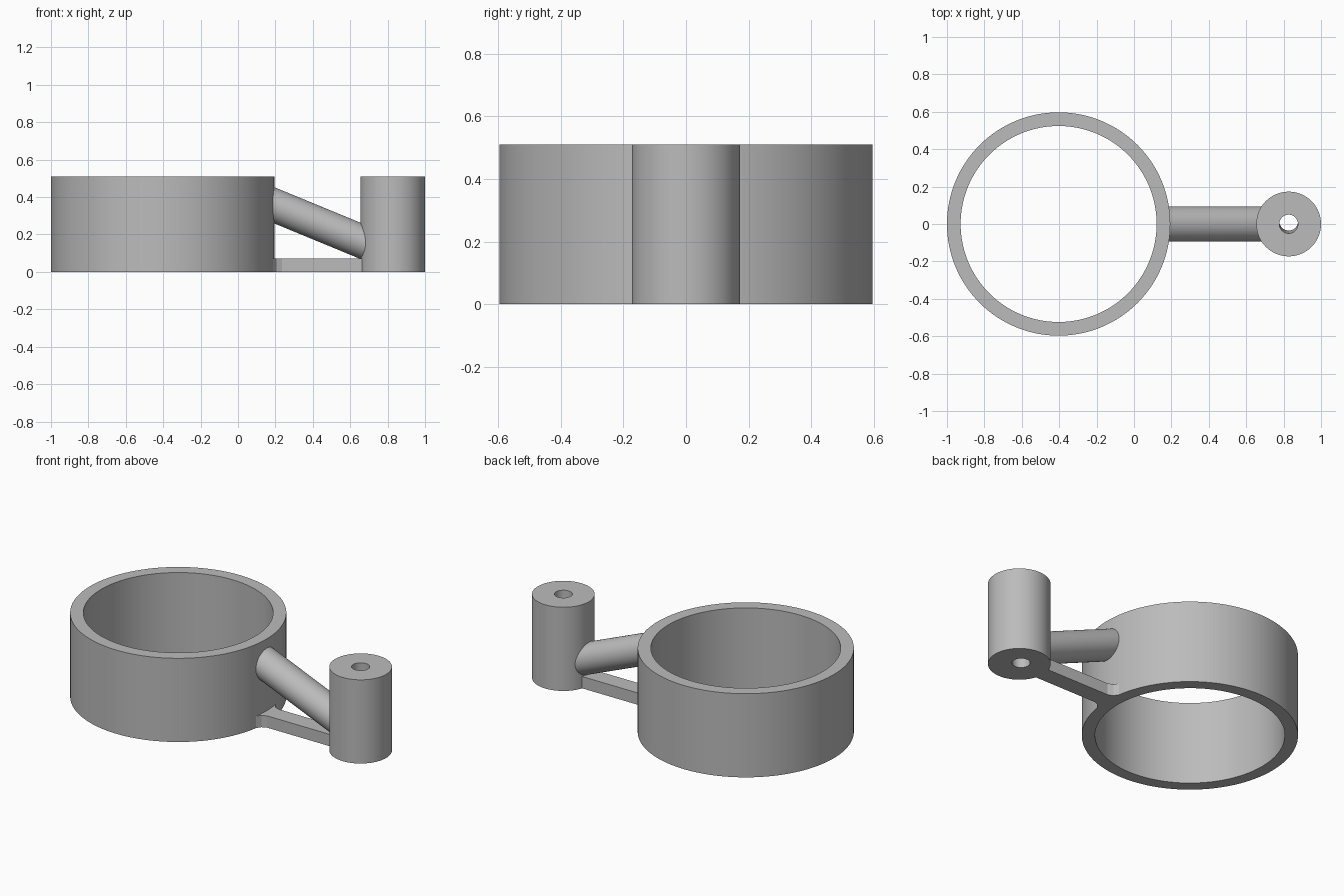
import bpy
from math import sin, cos, tau
from mathutils import Vector

cube = bpy.data.objects.get("Cube")
if cube:
    bpy.data.objects.remove(cube, do_unlink=True)

GREY = (0.5, 0.5, 0.5, 1.0)
HEIGHT = 0.51
RING_X, POST_X = -0.403, 0.827

mat = bpy.data.materials.new("plain grey")
mat.use_nodes = True
mat.diffuse_color = GREY
mat.node_tree.nodes["Principled BSDF"].inputs["Base Color"].default_value = GREY


def make(name, verts, faces, smooth=True):
    mesh = bpy.data.meshes.new(name)
    mesh.from_pydata(verts, [], faces)
    mesh.materials.append(mat)
    obj = bpy.data.objects.new(name, mesh)
    bpy.context.collection.objects.link(obj)
    bpy.ops.object.select_all(action="DESELECT")
    obj.select_set(True)
    bpy.context.view_layer.objects.active = obj
    if smooth:
        bpy.ops.object.shade_smooth_by_angle(angle=0.6)
    return obj


def loop(center, u, v, n):
    """Points of an ellipse spanned by the half axes u and v."""
    c, u, v = Vector(center), Vector(u), Vector(v)
    return [c + u * cos(tau * i / n) + v * sin(tau * i / n) for i in range(n)]


def bridge(a, b, n):
    """Quads between loop number a and loop number b."""
    return [(a * n + i, a * n + (i + 1) % n, b * n + (i + 1) % n, b * n + i)
            for i in range(n)]


def tube(name, x, outer, inner, n, lean=0.0):
    """Upright tube; lean shifts the bottom of the bore along y."""
    verts = []
    for r, z, y in ((outer, 0, 0), (outer, HEIGHT, 0),
                    (inner, HEIGHT, 0), (inner, 0, lean)):
        verts += loop((x, y, z), (r, 0, 0), (0, r, 0), n)
    faces = sum((bridge(k, (k + 1) % 4, n) for k in range(4)), [])
    return make(name, verts, faces)


# Large open ring and the small bored post
tube("ring", RING_X, 0.597, 0.524, 128)
tube("post", POST_X, 0.173, 0.05, 64, lean=0.015)

# Sloping round strut, its ends buried in the ring wall and the post
n = 48
u, v = (0, 0.094, 0), (0, 0, 0.097)
verts = loop((0.15, 0, 0.374), u, v, n) + loop((0.72, 0, 0.139), u, v, n)
caps = [tuple(reversed(range(n))), tuple(range(n, 2 * n))]
make("strut", verts, bridge(0, 1, n) + caps)

# Flat foot bar, flared where it meets the ring
side = [(0.16, 0.095), (0.186, 0.095), (0.205, 0.067), (0.235, 0.054), (0.70, 0.054)]
outline = [(x, -y) for x, y in side] + list(reversed(side))
m = len(outline)
verts = [(x, y, z) for z in (0, 0.072) for x, y in outline]
caps = [tuple(reversed(range(m))), tuple(range(m, 2 * m))]
make("foot_bar", verts, bridge(0, 1, m) + caps, smooth=False)
